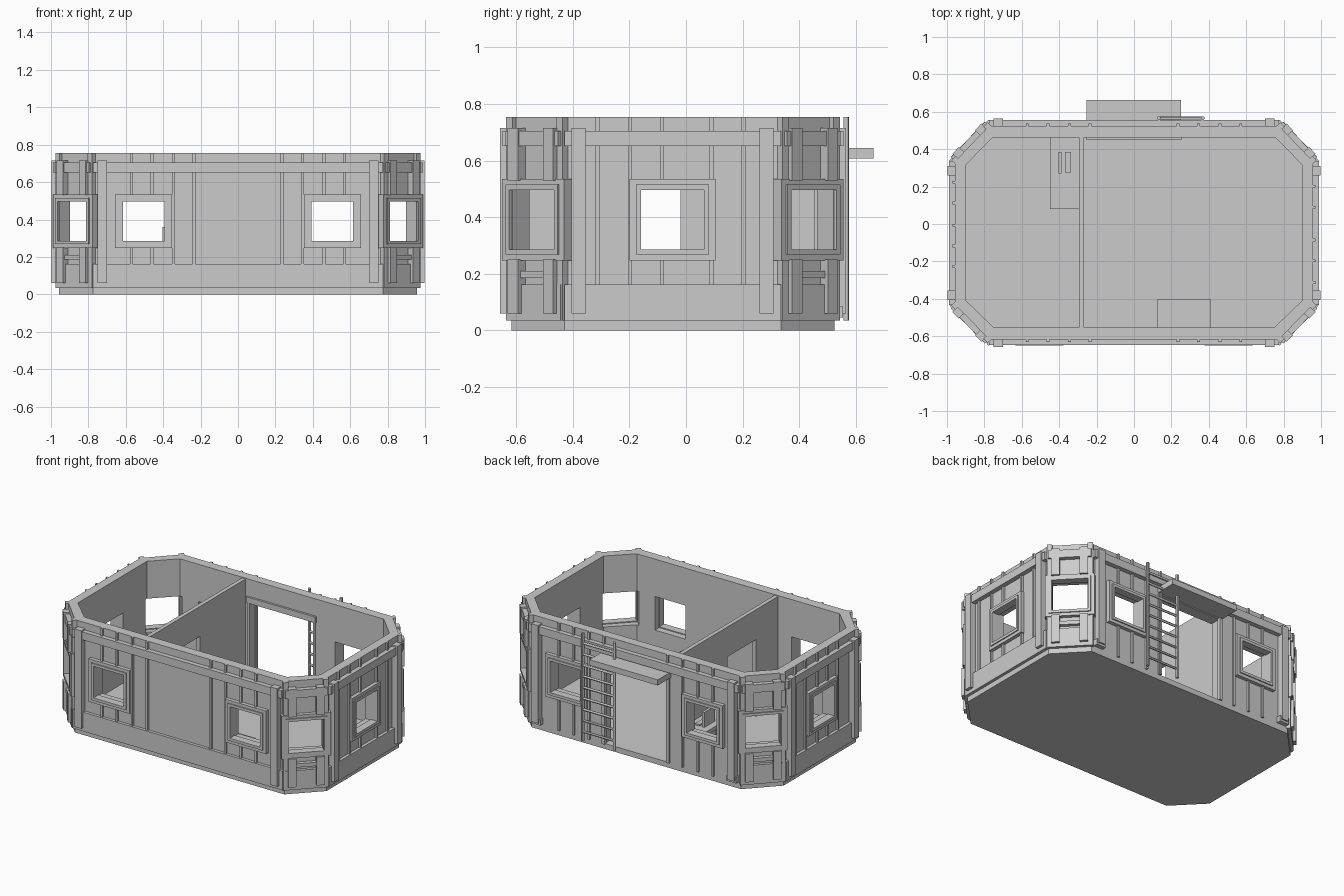
import bpy, bmesh
from mathutils import Vector, Matrix

cube = bpy.data.objects.get("Cube")
if cube:
    bpy.data.objects.remove(cube, do_unlink=True)

GREY = (0.6, 0.6, 0.6, 1)
mat = bpy.data.materials.new("grey")
mat.use_nodes = True
mat.diffuse_color = GREY
mat.node_tree.nodes["Principled BSDF"].inputs["Base Color"].default_value = GREY

FLOOR, TOP = 0.035, 0.755
parts = {}


def add_box(name, lo, hi, frame=Matrix.Identity(4)):
    """Add an axis-aligned box, placed by a frame, to the named part."""
    bm = parts.setdefault(name, bmesh.new())
    lo, hi = Vector(lo), Vector(hi)
    m = frame @ Matrix.Translation((lo + hi) / 2) @ Matrix.Diagonal((hi - lo).to_4d())
    bmesh.ops.create_cube(bm, size=1, matrix=m)


def add_rod(name, a, b, radius):
    """Add a round rod from a to b to the named part."""
    bm = parts.setdefault(name, bmesh.new())
    a, b = Vector(a), Vector(b)
    turn = (b - a).to_track_quat("Z", "Y").to_matrix().to_4x4()
    bmesh.ops.create_cone(bm, cap_ends=True, segments=12, radius1=radius, radius2=radius,
                          depth=(b - a).length, matrix=Matrix.Translation((a + b) / 2) @ turn)


def finish(name, bm):
    mesh = bpy.data.meshes.new(name)
    bmesh.ops.recalc_face_normals(bm, faces=bm.faces)
    bm.to_mesh(mesh)
    bm.free()
    mesh.materials.append(mat)
    obj = bpy.data.objects.new(name, mesh)
    bpy.context.collection.objects.link(obj)
    return obj


def octagon(half):
    """Counter-clockwise outline from the corners on the right."""
    return [Vector(p) for p in half] + [Vector((-x, y)) for x, y in reversed(half)]


outer = octagon([(0.775, -0.617), (0.957, -0.43), (0.957, 0.335), (0.775, 0.525)])
inner = octagon([(0.75, -0.553), (0.898, -0.41), (0.898, 0.318), (0.754, 0.463)])

# Floor slab
bm = bmesh.new()
base = bm.faces.new([bm.verts.new((*p, 0)) for p in outer])
ext = bmesh.ops.extrude_face_region(bm, geom=[base])
bmesh.ops.translate(bm, vec=(0, 0, FLOOR),
                    verts=[v for v in ext["geom"] if isinstance(v, bmesh.types.BMVert)])
finish("floor", bm)

# Wall ring
bm = bmesh.new()
rings = [[bm.verts.new((*p, z)) for p in outline]
         for outline, z in ((outer, FLOOR), (outer, TOP), (inner, TOP), (inner, FLOOR))]
for a, b in zip(rings, rings[1:] + rings[:1]):
    for i in range(8):
        j = (i + 1) % 8
        bm.faces.new((a[i], a[j], b[j], b[i]))
walls = finish("walls", bm)


def wall_frame(i):
    """Local axes of a wall: x along it, y outward, z up."""
    a, b = outer[i], outer[(i + 1) % 8]
    t = (b - a).normalized()
    mid = (a + b) / 2
    frame = Matrix(((t.x, t.y, 0, mid.x), (t.y, -t.x, 0, mid.y),
                    (0, 0, 1, 0), (0, 0, 0, 1)))
    return frame, (b - a).length / 2


def ring(name, frame, c, w, z0, z1, border, d):
    """Rectangular frame with the given outer half width and border."""
    for s in (-1, 1):
        xs = sorted((c + s * w, c + s * (w - border)))
        add_box(name, (xs[0], -0.02, z0), (xs[1], d, z1), frame)
    for lo, hi in ((z0, z0 + border), (z1 - border, z1)):
        add_box(name, (c - w + border, -0.02, lo), (c + w - border, d, hi), frame)


LONG = [s * x for s in (-1, 1) for x in (0.235, 0.345, 0.46, 0.57)]
RIGHT = [-0.265, -0.15, -0.038, 0.137, 0.25]
LEFT = [-0.27, -0.16, -0.04, 0.07, 0.18]

for i in range(8):
    frame, half = wall_frame(i)
    diagonal = i in (0, 2, 4, 6)
    front, back = i == 7, i == 3
    centres = [-0.505, 0.505] if front or back else [0]
    battens = LONG if front or back else RIGHT if i == 1 else LEFT

    # Window openings and their two-step frames
    for c in centres:
        add_box("window_cutter", (c - 0.1125, -0.12, 0.28), (c + 0.1125, 0.1, 0.505), frame)
        ring("window_frames", frame, c, 0.152, 0.247, 0.535, 0.025, 0.025)
        ring("window_frames", frame, c, 0.129, 0.268, 0.515, 0.018, 0.032)

    # Horizontal bands
    add_box("top_bands", (-half, -0.01, 0.652), (half, 0.031, 0.705), frame)
    if not back:
        add_box("bottom_bands", (-half, -0.01, FLOOR), (half, 0.02, 0.163), frame)

    if diagonal:
        # Corner trim: full-height edge posts, short inner posts and a cross bar
        for s in (-1, 1):
            xs = sorted((s * 0.062, s * 0.112))
            for z0, z1 in ((0.06, 0.25), (0.53, 0.715)):
                add_box("diagonal_posts", (xs[0], -0.01, z0), (xs[1], 0.038, z1), frame)
            xs = sorted((s * 0.108, s * 0.14))
            add_box("diagonal_posts", (xs[0], -0.01, FLOOR), (xs[1], 0.018, TOP), frame)
        add_box("diagonal_cross_bars", (-0.062, -0.01, 0.185), (0.062, 0.025, 0.21), frame)
    else:
        # Posts beside the corners
        for s in (-1, 1):
            xs = sorted((s * (half - 0.075), s * (half - 0.025)))
            add_box("wall_posts", (xs[0], -0.01, 0.06), (xs[1], 0.04, 0.715), frame)
            if back:
                add_box("post_feet", (xs[0] - 0.01, -0.01, 0.045), (xs[1] + 0.01, 0.03, 0.085), frame)
        # Vertical battens, broken at the windows
        for u in battens:
            near = any(abs(u - c) < 0.15 for c in centres)
            for z0, z1 in ([(FLOOR, 0.25), (0.53, TOP)] if near else [(FLOOR, TOP)]):
                add_box("battens", (u - 0.007, -0.01, z0), (u + 0.007, 0.013, z1), frame)

# Doorway in the back wall, with inside trim
add_box("window_cutter", (-0.235, 0.4, FLOOR + 0.001), (0.235, 0.6, 0.6))
add_box("door_trim", (-0.255, 0.45, 0.6), (0.255, 0.47, 0.64))
for s in (-1, 1):
    xs = sorted((s * 0.235, s * 0.25))
    add_box("door_trim", (xs[0], 0.455, FLOOR), (xs[1], 0.535, 0.6))

# Awning over the door
add_box("awning", (-0.255, 0.52, 0.607), (0.25, 0.663, 0.645))

# Ladder beside the door
for x in (0.133, 0.367):
    add_rod("ladder", (x, 0.566, FLOOR), (x, 0.566, TOP), 0.01)
for k in range(9):
    z = 0.097 + k * 0.074
    add_rod("ladder", (0.133, 0.566, z), (0.367, 0.566, z), 0.008)

# Partition with a doorway
add_box("partition", (-0.295, -0.02, FLOOR), (-0.268, 0.47, 0.75))
add_box("partition", (-0.295, -0.56, FLOOR), (-0.268, -0.32, 0.75))
add_box("partition", (-0.295, -0.32, 0.55), (-0.268, -0.02, 0.75))

# Desk with a screen and keyboard
add_box("desk", (-0.45, 0.08, 0.235), (-0.295, 0.465, 0.26))
for y in (0.08, 0.44):
    add_box("desk", (-0.45, y, FLOOR), (-0.295, y + 0.025, 0.235))
add_box("screen", (-0.405, 0.27, 0.26), (-0.388, 0.385, 0.36))
add_box("keyboard", (-0.37, 0.275, 0.26), (-0.337, 0.385, 0.27))

# Bench against the front wall
add_box("bench", (0.123, -0.56, FLOOR), (0.412, -0.405, 0.2))

objs = {name: finish(name, bm) for name, bm in parts.items()}

# Round rods shade smooth, with sharp ends
bpy.ops.object.select_all(action="DESELECT")
objs["ladder"].select_set(True)
bpy.context.view_layer.objects.active = objs["ladder"]
bpy.ops.object.shade_smooth_by_angle()

# Cut the openings
cutter = objs["window_cutter"]
cutter.hide_render = True
mod = walls.modifiers.new("openings", "BOOLEAN")
mod.operation = "DIFFERENCE"
mod.solver = "EXACT"
mod.object = cutter
bpy.context.view_layer.objects.active = walls
bpy.ops.object.modifier_apply(modifier=mod.name)
bpy.data.objects.remove(cutter, do_unlink=True)
